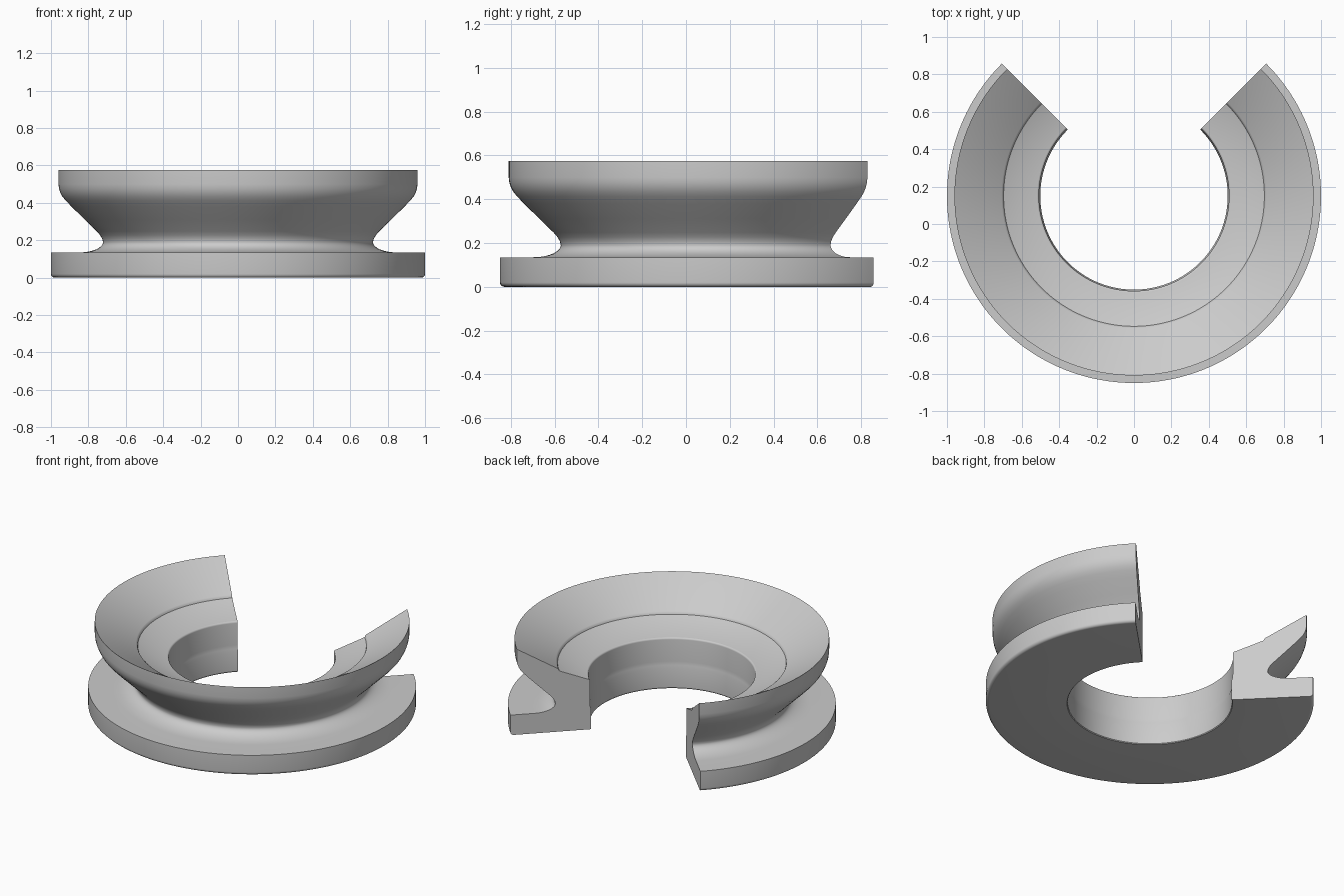
import bpy, bmesh
from math import radians, cos, sin
from mathutils import Matrix, Vector

if "Cube" in bpy.data.objects:
    bpy.data.objects.remove(bpy.data.objects["Cube"])


def arc(cr, cz, rr, rz, a0, a1, n):
    """Elliptical fillet points in the (radius, height) plane."""
    pts = []
    for i in range(n + 1):
        a = radians(a0 + (a1 - a0) * i / n)
        pts.append((cr + rr * cos(a), cz + rz * sin(a)))
    return pts


# Cross-section, counter-clockwise from the inside bottom edge
profile = [(0.505, 0.0)]
profile += arc(0.98, 0.02, 0.02, 0.02, -90, 0, 5)            # rounded base edge
profile += [(1.0, 0.135)]                                    # base top edge
profile += arc(0.85, 0.19, 0.128, 0.055, 270, 180, 10)       # fillet into neck
profile += [(0.726, 0.208), (0.737, 0.227), (0.755, 0.248)]  # neck
profile += [(0.82, 0.311), (0.89, 0.380), (0.921, 0.412)]    # underside of flare
profile += [(0.939, 0.434), (0.950, 0.455), (0.957, 0.476), (0.960, 0.50)]
profile += [(0.960, 0.575)]                                  # sharp rim
profile += [(0.708, 0.425), (0.701, 0.419), (0.697, 0.408)]  # bowl and small step
profile += [(0.520, 0.338)]                                  # sloped inner shelf
profile += arc(0.520, 0.326, 0.012, 0.012, 90, 180, 4)       # bore top rounding
profile += [(0.508, 0.18), (0.506, 0.155), (0.501, 0.135)]   # bore seam
profile += [(0.501, 0.005)]

# Sweep the section through 270 degrees, leaving the gap at the back
centre = Vector((0, 0.15, 0))
steps = 144
bm = bmesh.new()
rings = []
for i in range(steps + 1):
    turn = Matrix.Rotation(radians(135 + 270 * i / steps), 4, 'Z')
    rings.append([bm.verts.new(centre + turn @ Vector((r, 0, z))) for r, z in profile])
n = len(profile)
for a, b in zip(rings, rings[1:]):
    for j in range(n):
        k = (j + 1) % n
        bm.faces.new((a[j], b[j], b[k], a[k]))
# Flat cut ends
bm.faces.new(rings[0])
bm.faces.new(rings[-1][::-1])
bmesh.ops.recalc_face_normals(bm, faces=bm.faces)

mesh = bpy.data.meshes.new("flared_split_ring")
bm.to_mesh(mesh)
bm.free()
ring = bpy.data.objects.new("flared_split_ring", mesh)
bpy.context.collection.objects.link(ring)
bpy.context.view_layer.objects.active = ring
ring.select_set(True)
bpy.ops.object.shade_smooth_by_angle(angle=radians(30))
